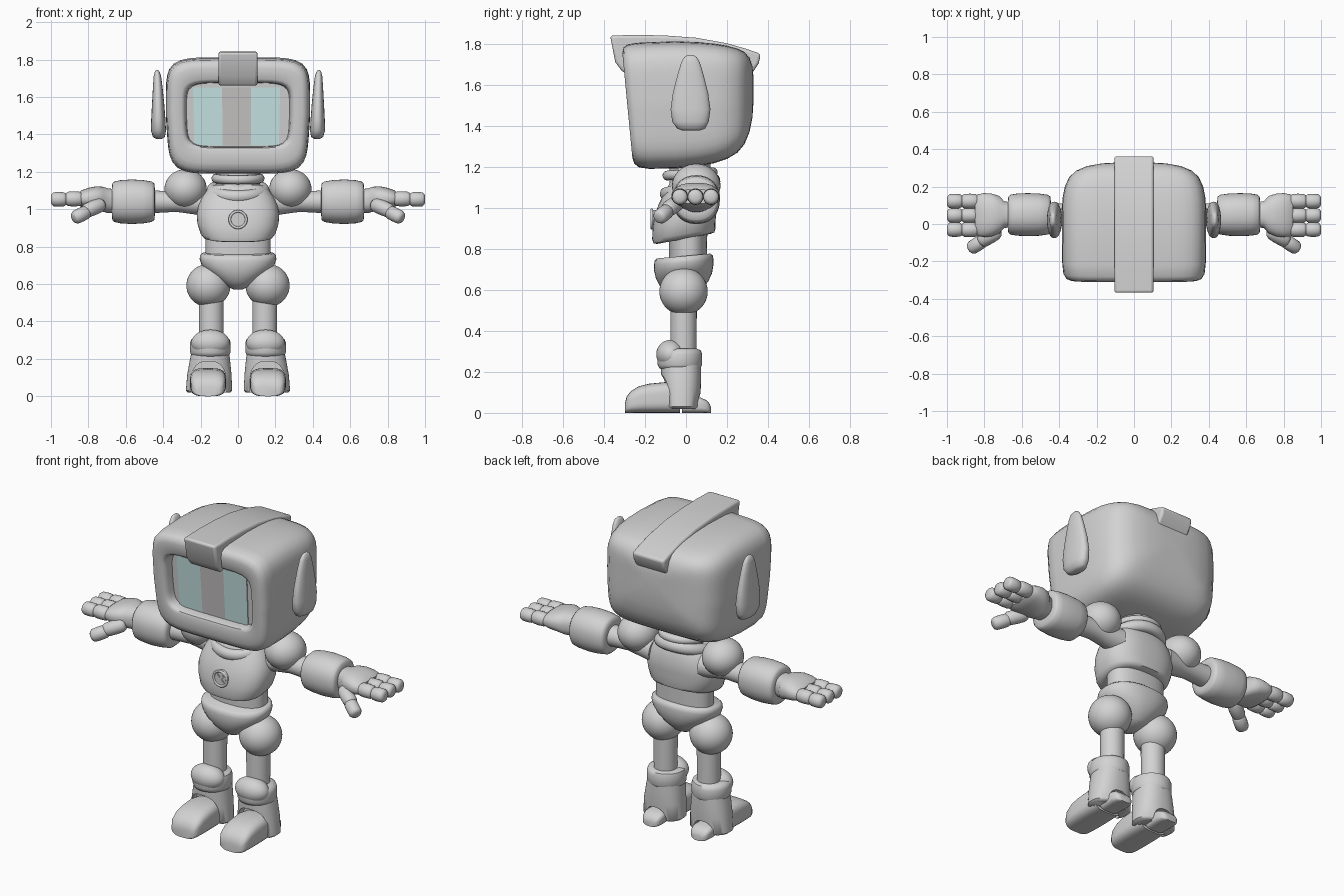
import bpy
import bmesh
from math import cos, sin, pi, radians
from mathutils import Matrix, Vector

default_cube = bpy.data.objects.get("Cube")
if default_cube:
    bpy.data.objects.remove(default_cube, do_unlink=True)

parts = []


def make_material(name, red, green, blue):
    material = bpy.data.materials.new(name)
    material.use_nodes = True
    color = (red, green, blue, 1)
    material.diffuse_color = color
    material.node_tree.nodes["Principled BSDF"].inputs["Base Color"].default_value = color
    return material


grey = make_material("body grey", .65, .65, .65)
cyan = make_material("eye cyan", .64, .88, .87)
strip_grey = make_material("screen grey", .58, .56, .56)


def finish(name, bm, material=grey, mirror=False):
    """Turn a bmesh into a named object, optionally mirrored across x."""
    bmesh.ops.recalc_face_normals(bm, faces=bm.faces[:])
    mesh = bpy.data.meshes.new(name)
    bm.to_mesh(mesh)
    bm.free()
    mesh.materials.append(material)
    ob = bpy.data.objects.new(name, mesh)
    bpy.context.collection.objects.link(ob)
    if mirror:
        ob.modifiers.new("Mirror", 'MIRROR')
    parts.append(ob)
    return ob


def loft(name, axis, sections, power=2, mirror=False, deform=None, matrix=None, count=48):
    """Skin superellipse sections (position, centre u, centre v, radius u, radius v)."""
    bm = bmesh.new()
    rings = []
    for pos, cu, cv, ru, rv in sections:
        ring = []
        for i in range(count):
            c, s = cos(2 * pi * i / count), sin(2 * pi * i / count)
            k = (abs(c) ** power + abs(s) ** power) ** (-1 / power)
            u, v = cu + ru * c * k, cv + rv * s * k
            co = {'x': (pos, u, v), 'y': (u, pos, v), 'z': (u, v, pos)}[axis]
            co = Vector(co)
            if deform:
                co = Vector(deform(co))
            ring.append(bm.verts.new(matrix @ co if matrix else co))
        rings.append(ring)
    for a, b in zip(rings, rings[1:]):
        for i in range(count):
            j = (i + 1) % count
            bm.faces.new((a[i], a[j], b[j], b[i]))
    bm.faces.new(rings[0])
    bm.faces.new(rings[-1])
    return finish(name, bm, mirror=mirror)


def ball(name, center, size, mirror=False):
    bm = bmesh.new()
    matrix = Matrix.Translation(center) @ Matrix.Diagonal((*size, 1))
    bmesh.ops.create_uvsphere(bm, u_segments=40, v_segments=24, radius=1, matrix=matrix)
    return finish(name, bm, mirror=mirror)


def block(name, center, size, material=grey, turn=0, deform=None):
    bm = bmesh.new()
    matrix = Matrix.Translation(center) @ Matrix.Rotation(turn, 4, 'Y') @ Matrix.Diagonal((*size, 1))
    bmesh.ops.create_cube(bm, size=1, matrix=matrix)
    if deform:
        for v in bm.verts:
            v.co = deform(v.co)
    return finish(name, bm, material)


def pill(name, start, end, radius):
    """Rounded finger segment between two points."""
    start, end = Vector(start), Vector(end)
    way = end - start
    matrix = Matrix.Translation(start) @ way.to_track_quat('Z', 'Y').to_matrix().to_4x4()
    shape = ((0, .55), (.06, .78), (.18, .96), (.5, 1), (.82, .96), (.94, .78), (1, .5))
    sections = [(t * way.length, 0, 0, radius * k, radius * k) for t, k in shape]
    loft(name, 'z', sections, mirror=True, matrix=matrix, count=20)


def torus(name, center, major, minor, tilt, stretch=1):
    bpy.ops.mesh.primitive_torus_add(location=center, rotation=(radians(tilt), 0, 0), major_radius=major,
                                     minor_radius=minor, major_segments=48, minor_segments=14)
    ob = bpy.context.object
    ob.name = name
    ob.scale.y = stretch
    ob.data.materials.append(grey)
    parts.append(ob)


def cut(target, cutter):
    """Subtract the cutter from the target and discard it."""
    mod = target.modifiers.new("Cut", 'BOOLEAN')
    mod.object, mod.solver = cutter, 'EXACT'
    bpy.context.view_layer.objects.active = target
    bpy.ops.object.modifier_apply(modifier=mod.name)
    parts.remove(cutter)
    bpy.data.objects.remove(cutter, do_unlink=True)


def spans(rows):
    """Convert (y, half width, low z, high z) rows to loft sections centred on x = 0."""
    return [(y, 0, (lo + hi) / 2, w, (hi - lo) / 2) for y, w, lo, hi in rows]


# Head: recessed screen, rounded frame, domed back
def head_slant(co):
    lean = min(1, max(0, -co.y / .3))
    narrow = 1 - .17 * max(0, 1.5 - co.z)
    return co.x * narrow, co.y - .1 * (co.z - 1.5) * lean, co.z


loft("head", 'y', spans([
    (-.225, .275, 1.335, 1.675), (-.262, .281, 1.333, 1.677), (-.279, .289, 1.327, 1.683),
    (-.286, .303, 1.312, 1.695), (-.286, .345, 1.245, 1.755), (-.278, .363, 1.215, 1.783),
    (-.255, .378, 1.197, 1.798), (-.2, .384, 1.19, 1.806), (-.05, .386, 1.192, 1.812),
    (.06, .386, 1.203, 1.808), (.14, .382, 1.218, 1.8), (.2, .37, 1.238, 1.79), (.25, .347, 1.268, 1.777),
    (.285, .31, 1.31, 1.76), (.31, .25, 1.37, 1.73), (.324, .17, 1.44, 1.69), (.33, .07, 1.53, 1.63)]),
    power=6, deform=head_slant, count=72)

# Screen panels: two eyes and the strip between them
for name, x0, x1, material in (("right_eye", -.24, -.085, cyan), ("screen_strip", -.085, .07, strip_grey),
                               ("left_eye", .07, .225, cyan)):
    block(name, ((x0 + x1) / 2, -.227, 1.495), (x1 - x0, .006, .31), material, deform=head_slant)

# Crest running over the head
bm = bmesh.new()
outline = [(-.37, 1.84), (-.23, 1.843), (-.1, 1.84), (.05, 1.829), (.2, 1.802), (.3, 1.773), (.365, 1.75),
           (.355, 1.705), (.315, 1.645), (.2, 1.68), (-.2, 1.71), (-.305, 1.657), (-.345, 1.71)]
face = bm.faces.new([bm.verts.new((-.105, y, z)) for y, z in outline])
grown = bmesh.ops.extrude_face_region(bm, geom=[face])["geom"]
bmesh.ops.translate(bm, vec=(.21, 0, 0), verts=[g for g in grown if isinstance(g, bmesh.types.BMVert)])
crest = finish("crest", bm)
bevel = crest.modifiers.new("Bevel", 'BEVEL')
bevel.width, bevel.segments, bevel.limit_method = .014, 3, 'ANGLE'

# Ears
loft("ears", 'z', [
    (1.376, .423, .025, .015, .04), (1.386, .423, .025, .032, .068), (1.42, .425, .022, .04, .089),
    (1.48, .426, .022, .038, .097), (1.56, .427, .022, .033, .086), (1.65, .429, .022, .026, .063),
    (1.71, .431, .022, .02, .045), (1.735, .432, .022, .013, .03), (1.745, .432, .022, .004, .012)],
    power=2.4, mirror=True)

# Neck and collar
loft("neck", 'z', [(1.06, 0, .02, .12, .1), (1.25, 0, .02, .115, .1)])
torus("neck_ring", (0, .02, 1.165), .118, .024, 4, .95)
torus("collar", (0, .02, 1.1), .135, .034, 16, .9)


# Torso, with its underside rising to the back
def torso_slant(co):
    return co.x, co.y, co.z + .19 * (co.y + .15) * min(1, max(0, (1 - co.z) / .18))


loft("torso", 'z', [
    (.822, 0, -.01, .165, .13), (.828, 0, -.01, .185, .148), (.85, 0, -.011, .2, .154),
    (.91, 0, -.009, .217, .153), (.97, 0, -.001, .221, .15), (1.02, 0, .008, .212, .14),
    (1.06, 0, .015, .195, .127), (1.1, 0, .02, .168, .11), (1.13, 0, .02, .135, .095)],
    power=2.6, deform=torso_slant)
loft("waist", 'z', [(.7, 0, .01, .172, .092), (.9, 0, .01, .176, .094)], power=2.4)

# Chest screw
loft("screw_plate", 'y', [(-.12, 0, .945, .045, .045), (-.168, 0, .945, .045, .045)], count=32)
torus("screw_ring", (0, -.167, .945), .044, .007, 90)
for side in (-1, 1):
    block("screw_cross", (0, -.168, .945), (.062, .012, .014), turn=side * pi / 4)

# Pelvis and hips
loft("pelvis", 'z', [
    (.575, 0, -.01, .03, .045), (.59, 0, -.01, .06, .08), (.63, 0, -.01, .115, .118), (.67, 0, -.01, .165, .137),
    (.705, 0, -.011, .195, .144), (.735, 0, -.011, .205, .145), (.755, 0, -.011, .203, .142),
    (.766, 0, -.011, .19, .13)], power=2.3, deform=lambda co: (co.x, co.y, co.z + .09 * co.y))
ball("hips", (.158, -.012, .592), (.118, .118, .115), mirror=True)

# Legs, knee cuffs and boots
loft("legs", 'z', [(.22, .143, -.012, .065, .063), (.56, .143, -.012, .067, .065)], mirror=True)
loft("knee_cuffs", 'z', [
    (.21, .148, -.03, .085, .085), (.218, .148, -.03, .101, .101), (.235, .148, -.03, .108, .108),
    (.285, .148, -.03, .109, .109), (.305, .147, -.03, .102, .102), (.314, .147, -.03, .08, .08)], mirror=True)
ball("knee_pads", (.147, -.075, .285), (.103, .07, .071), mirror=True)
boots = loft("boots", 'z', [
    (.02, .155, -.022, .112, .08), (.03, .155, -.022, .124, .088), (.12, .153, -.022, .118, .094),
    (.19, .15, -.024, .108, .097), (.24, .148, -.025, .1, .097)], power=2.3)
cut(boots, loft("toe_cutter", 'y', [(-.3, .157, .05, .096, .137), (-.045, .157, .05, .096, .137)], power=2.6))
cut(boots, loft("heel_cutter", 'y', [(.03, .157, 0, .068, .095), (.2, .157, 0, .068, .095)], power=2.6))
boots.modifiers.new("Mirror", 'MIRROR')


def foot(name, rows):
    sections = [(y, .16, top / 2, w, top / 2) for y, w, top in rows]
    loft(name, 'y', sections, power=3.5, mirror=True)


foot("toes", [(-.297, .06, .05), (-.29, .077, .078), (-.27, .088, .105), (-.23, .094, .13), (-.18, .096, .142),
              (-.1, .096, .15), (-.03, .09, .14)])
foot("heels", [(-.02, .06, .075), (.07, .062, .075), (.1, .056, .062), (.115, .045, .045), (.121, .03, .03)])

# Shoulders and arms
ball("shoulders", (.28, .05, 1.108), (.113, .118, .106), mirror=True)
loft("upper_arms", 'x', [
    (.16, .05, 1.03, .075, .07), (.25, .05, 1.035, .065, .06), (.33, .05, 1.04, .058, .054),
    (.48, .05, 1.04, .064, .062)], mirror=True)
loft("forearms", 'x', [
    (.445, .05, 1.04, .075, .075), (.447, .05, 1.04, .096, .096), (.46, .05, 1.04, .106, .108),
    (.51, .05, 1.04, .113, .116), (.57, .05, 1.04, .115, .119), (.63, .05, 1.04, .112, .115),
    (.662, .05, 1.04, .106, .108), (.672, .05, 1.04, .096, .097), (.674, .05, 1.04, .07, .07)],
    power=2.2, mirror=True)

# Hands: palm, three fingers of two segments, thumb
loft("palms", 'x', [
    (.65, .05, 1.045, .065, .062), (.695, .05, 1.045, .072, .066), (.72, .05, 1.053, .1, .067),
    (.76, .048, 1.059, .114, .063), (.8, .047, 1.058, .118, .056), (.835, .047, 1.056, .112, .046),
    (.85, .047, 1.055, .1, .035)], power=2.4, mirror=True)
for y in (-.03, .046, .122):
    pill("finger_bases", (.83, y, 1.055), (.925, y, 1.055), .04)
    pill("finger_tips", (.915, y, 1.053), (1, y, 1.053), .039)
pill("thumb_bases", (.72, -.035, 1.03), (.825, -.098, .985), .04)
pill("thumb_tips", (.8, -.085, .99), (.88, -.135, .95), .038)

# Smooth shading with crisp edges
bpy.ops.object.select_all(action='DESELECT')
for ob in parts:
    ob.select_set(True)
bpy.context.view_layer.objects.active = parts[0]
bpy.ops.object.shade_smooth_by_angle(angle=radians(48))
